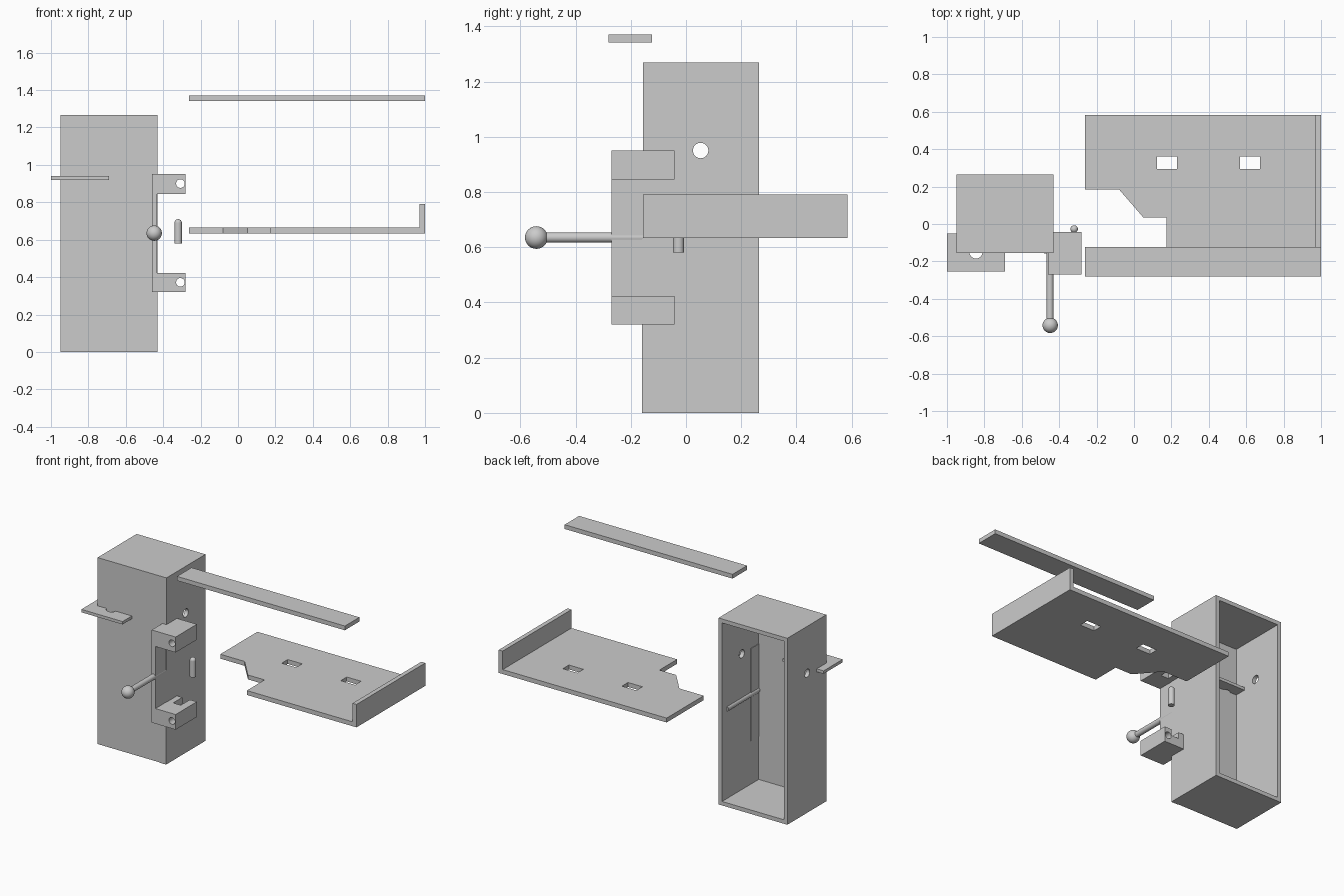
import bpy, bmesh, math
from mathutils import Matrix, Vector

if "Cube" in bpy.data.objects:
    bpy.data.objects.remove(bpy.data.objects["Cube"])


def finish(name, bm):
    bmesh.ops.recalc_face_normals(bm, faces=bm.faces)
    me = bpy.data.meshes.new(name)
    bm.to_mesh(me)
    bm.free()
    ob = bpy.data.objects.new(name, me)
    bpy.context.collection.objects.link(ob)
    return ob


def box(name, x, y, z):
    bm = bmesh.new()
    size = Vector((x[1] - x[0], y[1] - y[0], z[1] - z[0]))
    mid = Vector((sum(x) / 2, sum(y) / 2, sum(z) / 2))
    bmesh.ops.create_cube(bm, size=1, matrix=Matrix.Translation(mid) @ Matrix.Diagonal(size.to_4d()))
    return finish(name, bm)


def rod(name, start, end, r):
    a, b = Vector(start), Vector(end)
    rot = (b - a).to_track_quat('Z', 'Y').to_matrix().to_4x4()
    bm = bmesh.new()
    bmesh.ops.create_cone(bm, cap_ends=True, segments=32, radius1=r, radius2=r,
                          depth=(b - a).length, matrix=Matrix.Translation((a + b) / 2) @ rot)
    return finish(name, bm)


def prism(name, points, offset):
    """Extrude a closed outline along an offset vector."""
    bm = bmesh.new()
    face = bm.faces.new([bm.verts.new(p) for p in points])
    ext = bmesh.ops.extrude_face_region(bm, geom=[face], use_keep_orig=True)
    moved = [v for v in ext['geom'] if isinstance(v, bmesh.types.BMVert)]
    bmesh.ops.translate(bm, verts=moved, vec=offset)
    return finish(name, bm)


def sphere(name, centre, r):
    bm = bmesh.new()
    bmesh.ops.create_uvsphere(bm, u_segments=32, v_segments=16, radius=r,
                              matrix=Matrix.Translation(centre))
    return finish(name, bm)


def cut(ob, cutters):
    for c in cutters:
        c.hide_render = True
        m = ob.modifiers.new("cut", 'BOOLEAN')
        m.operation, m.solver, m.object = 'DIFFERENCE', 'EXACT', c
        bpy.context.view_layer.objects.active = ob
        bpy.ops.object.modifier_apply(modifier=m.name)
        bpy.data.objects.remove(c)


def smooth(*obs):
    bpy.ops.object.select_all(action='DESELECT')
    for ob in obs:
        ob.select_set(True)
        bpy.context.view_layer.objects.active = ob
    bpy.ops.object.shade_smooth_by_angle(angle=math.radians(35))


# Hollow housing, open at the back, with a hole through both sides
housing = box("housing", (-0.948, -0.43), (-0.155, 0.265), (0, 1.268))
cut(housing, [
    box("cavity", (-0.921, -0.457), (-0.128, 0.4), (0.027, 1.241)),
    rod("side_hole", (-1.2, 0.053, 0.95), (0, 0.053, 0.95), 0.028),
])
box("corner_strip", (-0.48, -0.431), (-0.159, -0.15), (0, 0.63))

# Plate through the front wall, with a round hole
plate = box("keeper_plate", (-1.0, -0.69), (-0.255, -0.05), (0.92, 0.94))
cut(plate, [rod("hole", (-0.845, -0.15, 0.8), (-0.845, -0.15, 1.1), 0.035)])

# C-shaped hinge bracket with drilled and notched knuckles
c_profile = [(-0.46, 0.32), (-0.28, 0.32), (-0.28, 0.423), (-0.432, 0.423),
             (-0.432, 0.845), (-0.28, 0.845), (-0.28, 0.95), (-0.46, 0.95)]
bracket = prism("hinge_bracket", [(x, -0.27, z) for x, z in c_profile], (0, 0.228, 0))
cutters = []
for z, notch in ((0.372, (0.38, 0.5)), (0.9, (0.8, 0.888))):
    cutters.append(rod("hole", (-0.308, -0.4, z), (-0.308, 0.1, z), 0.023))
    cutters.append(box("notch", (-0.39, -0.332), (-0.14, 0.1), notch))
cut(bracket, cutters)

# Sliding bolt with ball knob
bolt = rod("bolt_rod", (-0.449, -0.54, 0.635), (-0.449, 0.21, 0.635), 0.0185)
knob = sphere("bolt_knob", (-0.448, -0.542, 0.635), 0.041)

# Loose pin with rounded top
pin = rod("pin", (-0.32, -0.027, 0.58), (-0.32, -0.027, 0.69), 0.02)
pin_tip = sphere("pin_tip", (-0.32, -0.027, 0.69), 0.02)

# Tray: notched floor with an upright end lip and two windows
floor = [(-0.263, 0.584), (-0.263, 0.185), (-0.08, 0.185), (0.05, 0.035),
         (0.175, 0.035), (0.175, -0.155), (0.97, -0.155), (0.97, 0.584)]
tray = prism("tray_floor", [(x, y, 0.634) for x, y in floor], (0, 0, 0.03))
cut(tray, [box("window", (x, x + 0.108), (0.295, 0.36), (0.5, 0.8)) for x in (0.122, 0.566)])
box("tray_lip", (0.97, 1.0), (-0.155, 0.584), (0.634, 0.79))

# Separate cover strip
box("cover_strip", (-0.263, 1.0), (-0.28, -0.124), (1.342, 1.371))

smooth(housing, plate, bracket, bolt, knob, pin, pin_tip)
